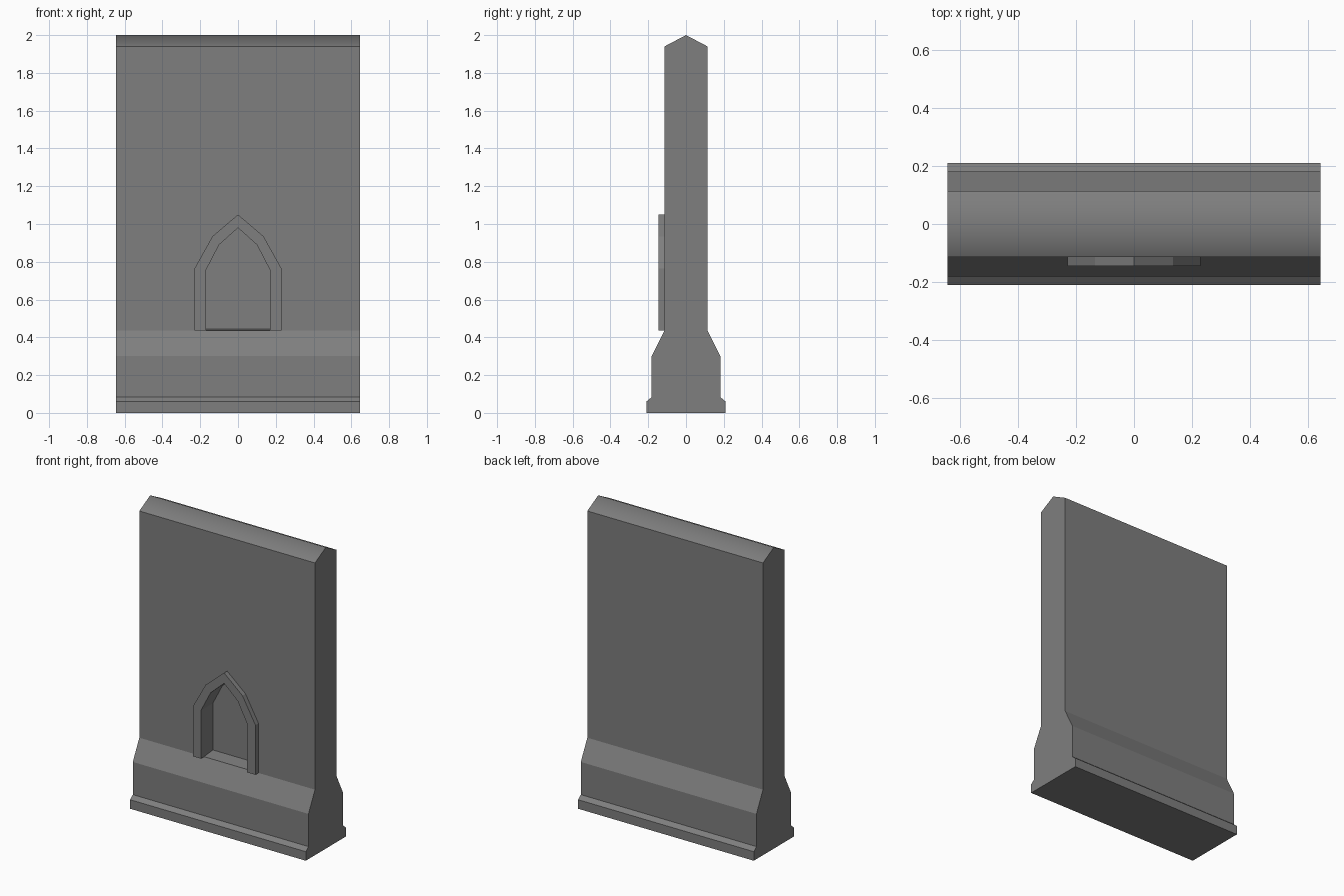
import bpy
import bmesh
from mathutils import Vector

if "Cube" in bpy.data.objects:
    bpy.data.objects.remove(bpy.data.objects["Cube"], do_unlink=True)

HALF_WIDTH = 0.645
WALL_Y = 0.114       # half thickness of the wall
FRAME_Y = 0.146      # front of the arch frame
NICHE_Y = 0.021      # back of the niche
FLOOR_Z = 0.435      # arch foot

stone = bpy.data.materials.new("grey stone")
stone.use_nodes = True
colour = (0.21, 0.21, 0.21, 1)
stone.diffuse_color = colour
stone.node_tree.nodes["Principled BSDF"].inputs["Base Color"].default_value = colour


def prism(name, points, offset):
    """Solid made by sweeping a closed outline along an offset."""
    bm = bmesh.new()
    face = bm.faces.new([bm.verts.new(p) for p in points])
    swept = bmesh.ops.extrude_face_region(bm, geom=[face])["geom"]
    moved = [g for g in swept if isinstance(g, bmesh.types.BMVert)]
    bmesh.ops.translate(bm, verts=moved, vec=Vector(offset))
    bmesh.ops.recalc_face_normals(bm, faces=bm.faces)
    mesh = bpy.data.meshes.new(name)
    bm.to_mesh(mesh)
    bm.free()
    mesh.materials.append(stone)
    obj = bpy.data.objects.new(name, mesh)
    bpy.context.collection.objects.link(obj)
    return obj


def arch(half):
    """Full arch outline, foot to foot, from its right half and apex."""
    return [(-x, z) for x, z in half] + [(x, z) for x, z in reversed(half[:-1])]


# Wall with stepped plinth and pitched coping
side = [(0.21, 0), (0.21, 0.06), (0.182, 0.083), (0.182, 0.3),
        (WALL_Y, FLOOR_Z), (WALL_Y, 1.94)]
outline = [(-y, z) for y, z in side] + [(0, 2)] + side[::-1]
wall = prism("wall", [(-HALF_WIDTH, y, z) for y, z in outline],
             (2 * HALF_WIDTH, 0, 0))

# Softly shaded coping ridge
for face in wall.data.polygons:
    face.use_smooth = face.center.z > 1.95 and abs(face.normal.x) < 0.5

# Pointed arch niche with a slightly sloping floor
inner = arch([(0.17, FLOOR_Z), (0.17, 0.755), (0.1, 0.89), (0, 0.98)])
outer = arch([(0.23, FLOOR_Z), (0.23, 0.765), (0.135, 0.935), (0, 1.05)])
cutter = prism("niche_cutter", [(x, -0.3, z) for x, z in inner],
               (0, 0.3 - NICHE_Y, 0))
cutter.hide_render = True
for v in cutter.data.vertices:
    if v.co.z < FLOOR_Z + 0.01:
        v.co.z = FLOOR_Z + 0.1 * (v.co.y + WALL_Y) + 0.001
cut = wall.modifiers.new("niche", 'BOOLEAN')
cut.operation = 'DIFFERENCE'
cut.solver = 'EXACT'
cut.object = cutter
bpy.context.view_layer.objects.active = wall
bpy.ops.object.modifier_apply(modifier=cut.name)
bpy.data.objects.remove(cutter, do_unlink=True)

# Raised frame around the niche
prism("arch_frame", [(x, -FRAME_Y, z) for x, z in outer + inner[::-1]],
      (0, FRAME_Y - WALL_Y, 0))
